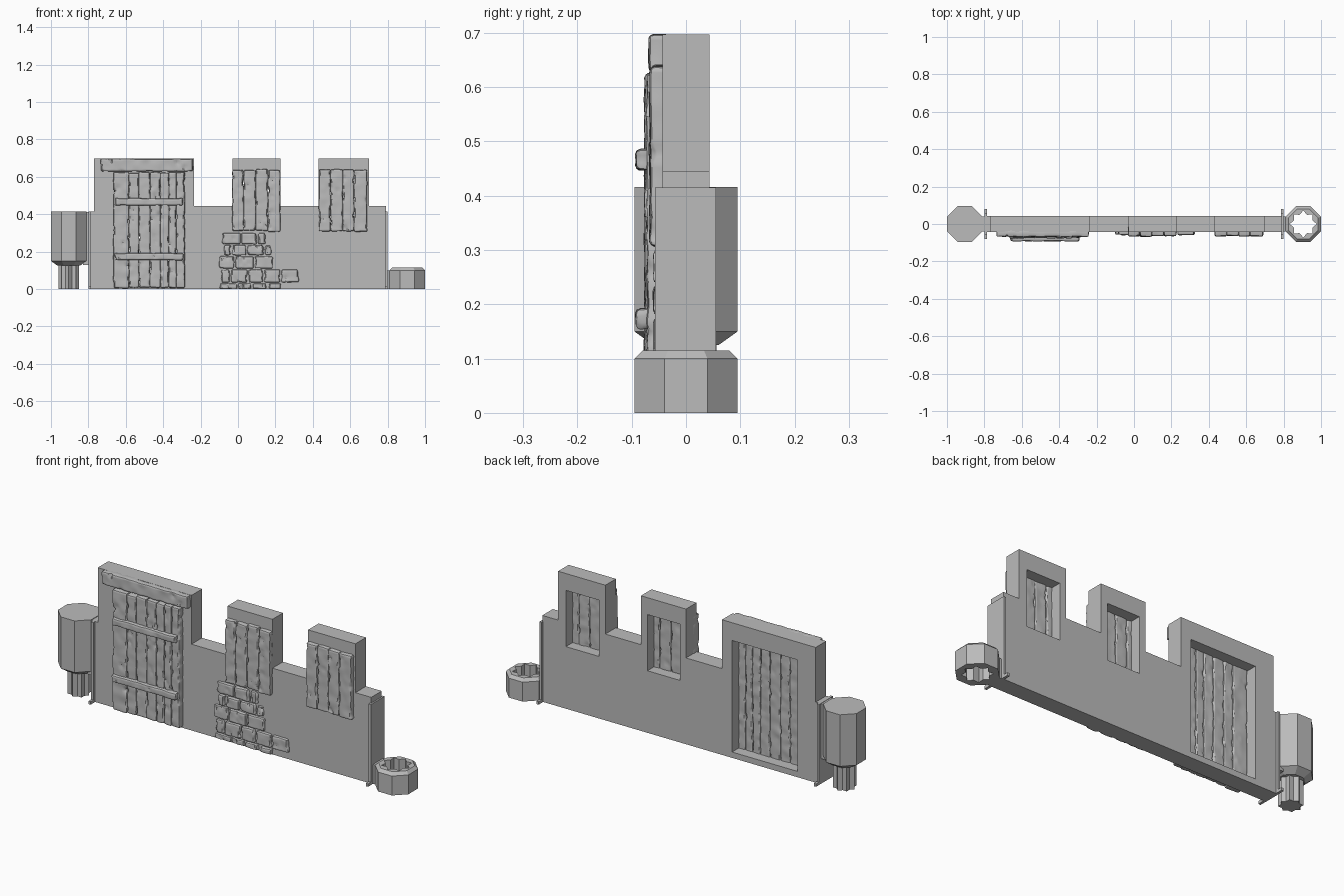
import bpy, bmesh, math, random
from mathutils import Vector, noise

random.seed(4)
if "Cube" in bpy.data.objects:
    bpy.data.objects.remove(bpy.data.objects["Cube"], do_unlink=True)

stone = bpy.data.materials.new("plain grey")
stone.use_nodes = True
GREY = (0.5, 0.5, 0.5, 1)
stone.diffuse_color = GREY
stone.node_tree.nodes["Principled BSDF"].inputs["Base Color"].default_value = GREY


def finish(name, bm, smooth=False):
    bmesh.ops.recalc_face_normals(bm, faces=bm.faces[:])
    mesh = bpy.data.meshes.new(name)
    bm.to_mesh(mesh)
    bm.free()
    mesh.materials.append(stone)
    ob = bpy.data.objects.new(name, mesh)
    bpy.context.collection.objects.link(ob)
    if smooth:
        bpy.ops.object.select_all(action='DESELECT')
        ob.select_set(True)
        bpy.context.view_layer.objects.active = ob
        bpy.ops.object.shade_smooth_by_angle(angle=math.radians(35))
    return ob


def box_mesh(x, y, z):
    bm = bmesh.new()
    bmesh.ops.create_cube(bm, size=1)
    for v in bm.verts:
        v.co = [a + (b - a) * (c + 0.5) for (a, b), c in zip((x, y, z), v.co)]
    return bm


def box(name, x, y, z):
    return finish(name, box_mesh(x, y, z))


def rough_box(name, x, y, z, step=0.011, edge=0.008, nicks=6):
    """Worn block: rounded, wavy, with shallow dents in front and sides."""
    bm = box_mesh(x, y, z)
    bmesh.ops.bevel(bm, geom=bm.edges[:], offset=edge, segments=2,
                    profile=0.5, affect='EDGES')
    for axis, (a, b) in ((0, x), (2, z)):
        count = max(2, round((b - a) / step))
        normal = Vector([float(i == axis) for i in range(3)])
        for i in range(1, count):
            bmesh.ops.bisect_plane(bm, geom=bm.verts[:] + bm.edges[:] + bm.faces[:],
                                   plane_co=normal * (a + (b - a) * i / count),
                                   plane_no=normal)
    dents = [(random.choice((x[0], x[1], random.uniform(*x))), random.uniform(*z))
             for _ in range(nicks)]
    offset = Vector([random.uniform(0, 50) for _ in range(3)])
    middle = sum(x) / 2
    for v in bm.verts:
        p = v.co.copy()
        v.co += noise.noise_vector(p * 25 + offset) * 0.003
        for dx, dz in dents:
            reach = math.hypot((p.x - dx) / 0.009, (p.z - dz) / 0.016)
            if reach < 1:
                depth = 0.009 * (1 - reach)
                if p.y < sum(y) / 2:
                    v.co.y += depth
                else:
                    v.co.y -= depth * 0.5
                v.co.x += math.copysign(depth * 0.4, middle - p.x)
    return finish(name, bm, smooth=True)


def loft(name, cx, rings):
    """Closed vertical prism through (z, outline) rings around x = cx."""
    bm = bmesh.new()
    loops = [[bm.verts.new((cx + px, py, z)) for px, py in outline]
             for z, outline in rings]
    for low, high in zip(loops, loops[1:]):
        for i in range(len(low)):
            j = (i + 1) % len(low)
            bm.faces.new((low[i], low[j], high[j], high[i]))
    bm.faces.new(loops[0][::-1])
    bm.faces.new(loops[-1])
    return finish(name, bm)


def octagon(apothem):
    r = apothem / math.cos(math.pi / 8)
    return [(r * math.cos((i + 0.5) * math.pi / 4), r * math.sin((i + 0.5) * math.pi / 4))
            for i in range(8)]


def star(outer, inner):
    return [((outer, inner)[i % 2] * math.cos(i * math.pi / 8),
             (outer, inner)[i % 2] * math.sin(i * math.pi / 8)) for i in range(16)]


def cut(target, cutters):
    bpy.context.view_layer.objects.active = target
    for c in cutters:
        mod = target.modifiers.new("opening", 'BOOLEAN')
        mod.object, mod.operation, mod.solver = c, 'DIFFERENCE', 'EXACT'
        bpy.ops.object.modifier_apply(modifier=mod.name)
        bpy.data.objects.remove(c, do_unlink=True)


# Wall with three raised blocks
FRONT, BACK = -0.043, 0.043
LOW, HIGH = 0.445, 0.697
blocks = [(-0.77, -0.235), (-0.03, 0.227), (0.43, 0.70)]
outline = [(-0.79, 0), (-0.79, 0.415), (-0.77, 0.415)]
for left, right in blocks:
    if left > -0.5:
        outline.append((left, LOW))
    outline += [(left, HIGH), (right, HIGH), (right, LOW)]
outline += [(0.79, LOW), (0.79, 0)]
bm = bmesh.new()
face = bm.faces.new([bm.verts.new((x, FRONT, z)) for x, z in outline])
grown = bmesh.ops.extrude_face_region(bm, geom=[face])["geom"]
for v in grown:
    if isinstance(v, bmesh.types.BMVert):
        v.co.y = BACK
wall = finish("wall", bm)

# Openings behind the door and shutters
through = (-0.2, 0.2)
cut(wall, [box("door_opening", (-0.665, -0.293), through, (0.03, 0.605)),
           box("middle_opening", (0.005, 0.19), through, (0.32, 0.61)),
           box("left_opening", (0.465, 0.655), through, (0.32, 0.61))])


def planks(name, edges, y, bottom, top, nicks):
    for i, (a, b) in enumerate(zip(edges, edges[1:])):
        rough_box(f"{name}_{i + 1}", (a - 0.001, b + 0.001),
                  (y + random.uniform(0, 0.005), -0.012),
                  (bottom + random.uniform(0, 0.008), top - random.uniform(0, 0.008)),
                  nicks=nicks)


# Door planks, straps and lintel
planks("door_plank", [-0.665, -0.583, -0.53, -0.47, -0.415, -0.37, -0.33, -0.285],
       -0.077, 0.005, 0.628, 16)
for label, z in (("lower", 0.155), ("upper", 0.448)):
    rough_box(f"{label}_door_strap", (-0.662, -0.293), (-0.092, -0.06), (z, z + 0.037))
rough_box("door_lintel", (-0.735, -0.242), (-0.068, -0.03), (0.63, HIGH), nicks=10)

# Window shutters
planks("middle_shutter_plank", [-0.03, 0.03, 0.095, 0.16, 0.225], -0.068, 0.305, 0.643, 10)
planks("left_shutter_plank", [0.433, 0.495, 0.56, 0.62, 0.69], -0.068, 0.305, 0.643, 10)

# Exposed brick patch, widening towards the ground
rows = [(0.002, 0.03, -0.10, 0.24), (0.036, 0.104, -0.09, 0.335),
        (0.111, 0.175, -0.10, 0.20), (0.182, 0.234, -0.075, 0.185),
        (0.241, 0.30, -0.085, 0.155)]
for r, (bottom, top, start, end) in enumerate(rows):
    x, n = start, 0
    while x < end - 0.03:
        width = random.uniform(0.04, 0.06) if n == 0 and r % 2 else random.uniform(0.08, 0.11)
        stop = min(x + width, end)
        rough_box(f"brick_{r + 1}_{n + 1}", (x, stop - 0.007),
                  (-0.055 - random.uniform(0, 0.005), -0.03), (bottom, top), nicks=4)
        x, n = stop, n + 1

# End flanges with small feet
for side, label in ((-1, "right"), (1, "left")):
    span = sorted((side * 0.785, side * 0.798))
    box(f"{label}_end_flange", span, (-0.057, 0.055), (0, 0.415))
    box(f"{label}_flange_foot", span, (-0.08, 0.08), (0, 0.015))

# Corner column with star peg
loft("corner_column", -0.905, [(0.125, octagon(0.06)), (0.15, octagon(0.095)),
                               (0.416, octagon(0.095))])
loft("column_peg", -0.905, [(0, star(0.056, 0.043)), (0.13, star(0.056, 0.043))])
box("column_neck", (-0.83, -0.785), (-0.04, 0.04), (0.13, 0.413))

# Corner socket with star hole
socket = loft("corner_socket", 0.905, [(0, octagon(0.095)), (0.1, octagon(0.095)),
                                       (0.115, octagon(0.08))])
cut(socket, [loft("socket_hole", 0.905, [(-0.1, star(0.072, 0.053)), (0.3, star(0.072, 0.053))])])
box("socket_neck", (0.79, 0.828), (-0.04, 0.04), (0, 0.1))
